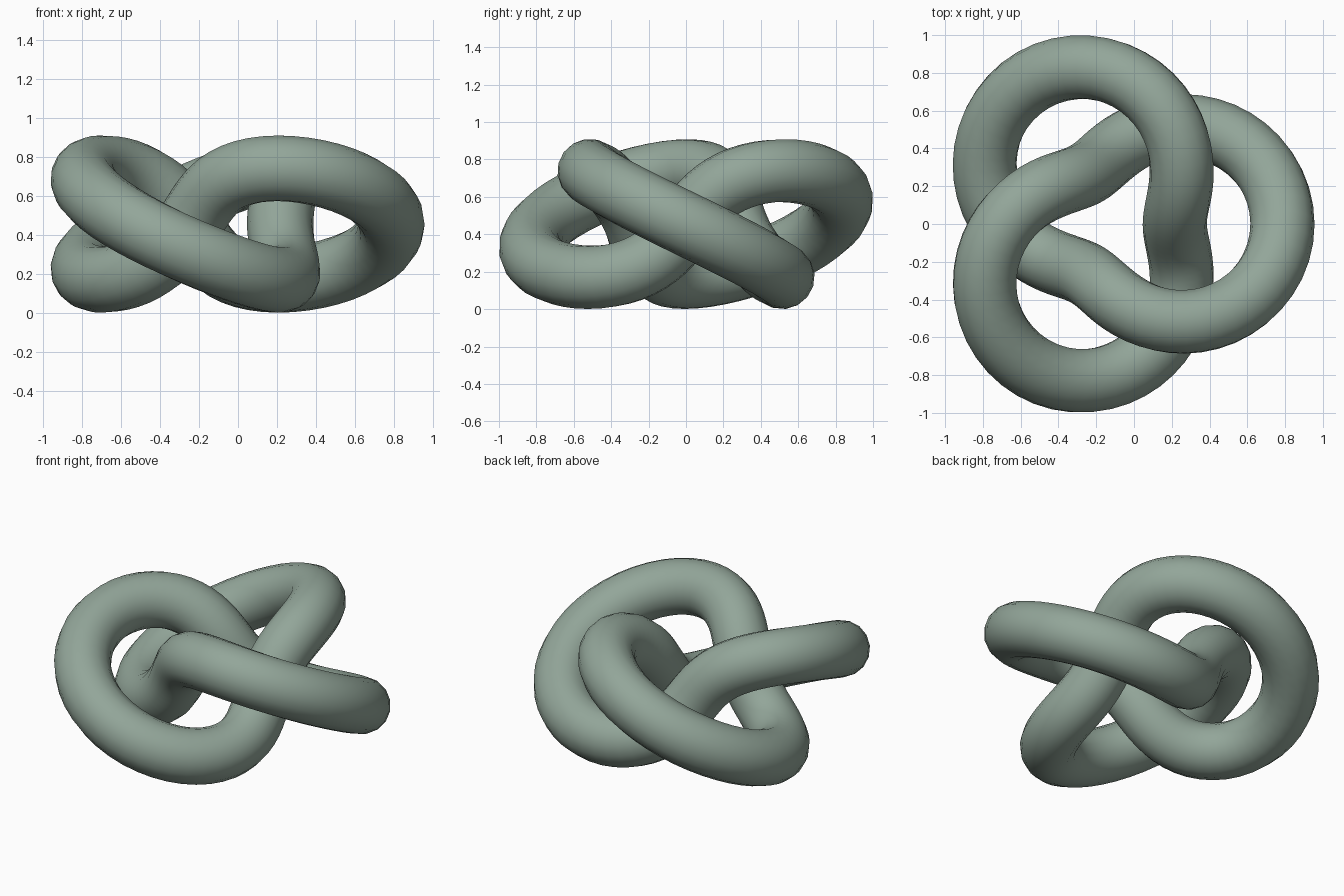
import bpy
from math import sin, cos, pi

cube = bpy.data.objects.get("Cube")
if cube:
    bpy.data.objects.remove(cube, do_unlink=True)

# Proportions of the knot
RING = 0.595      # radius of the large ring the tube winds round
WIND = 0.285      # radius of the winding
TUBE = 0.17       # thickness of the tube
SHIFT_X = -0.094  # centres the three lobes
STEPS = 144

# Sage green material
sage = bpy.data.materials.new("sage green")
sage.use_nodes = True
colour = (0.29, 0.38, 0.32, 1)
sage.diffuse_color = colour
sage.node_tree.nodes["Principled BSDF"].inputs["Base Color"].default_value = colour


def knot_point(t):
    """Twice round the ring while winding three times through it."""
    reach = RING + WIND * cos(3 * t)
    return (SHIFT_X + reach * cos(2 * t),
            reach * sin(2 * t),
            WIND + TUBE - WIND * sin(3 * t))


# Closed centre line with a round section
path = bpy.data.curves.new("knot_tube", "CURVE")
path.dimensions = "3D"
path.bevel_depth = TUBE
path.bevel_resolution = 6
spline = path.splines.new("POLY")
spline.points.add(STEPS - 1)
for i, point in enumerate(spline.points):
    point.co = (*knot_point(2 * pi * i / STEPS), 1)
spline.use_cyclic_u = True
path.materials.append(sage)

knot = bpy.data.objects.new("knot_tube", path)
bpy.context.collection.objects.link(knot)

# Turn the tube into a smooth mesh
bpy.ops.object.select_all(action="DESELECT")
knot.select_set(True)
bpy.context.view_layer.objects.active = knot
bpy.ops.object.convert(target="MESH")
bpy.ops.object.shade_smooth_by_angle()
